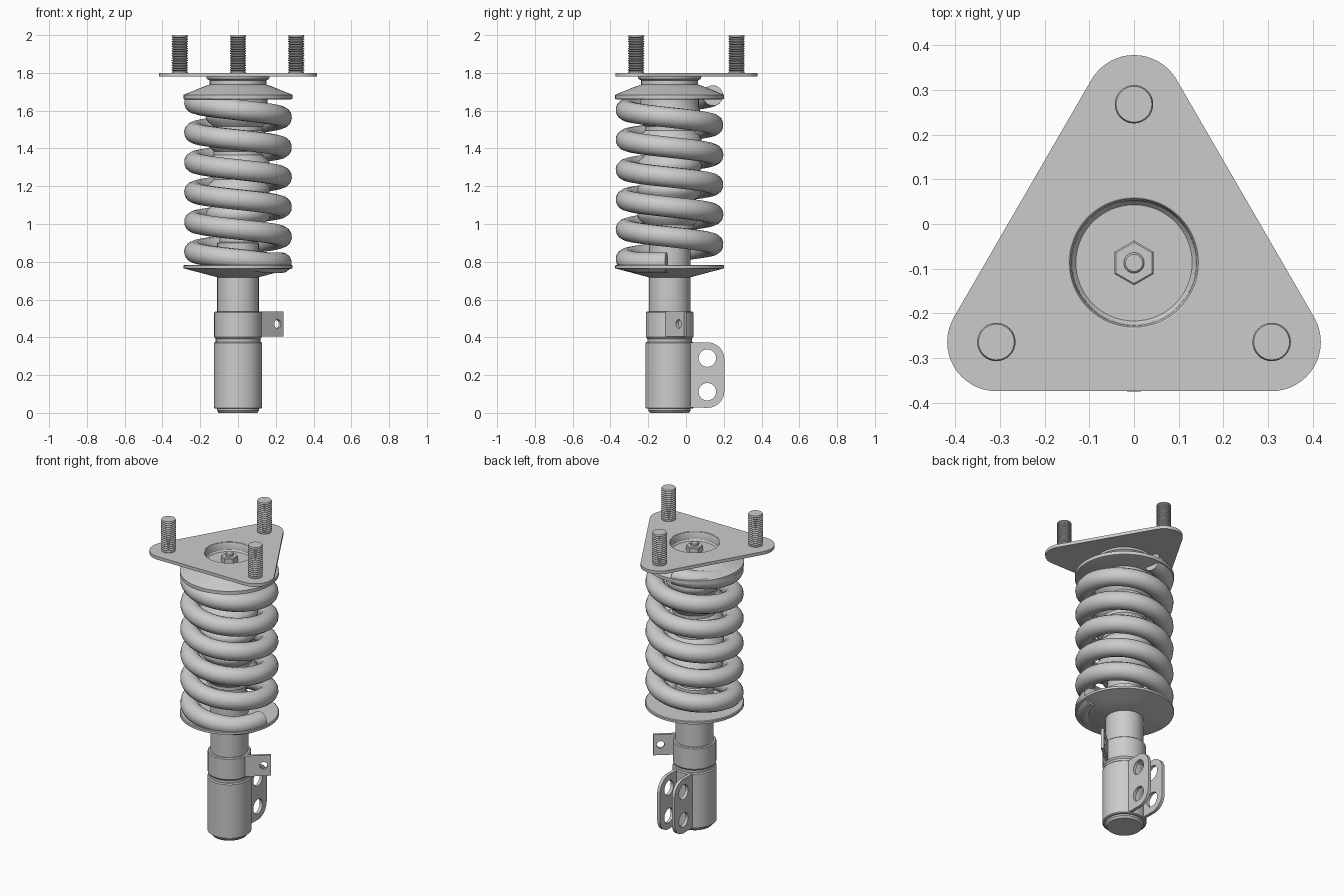
import bpy, bmesh
from math import sin, cos, pi, radians
from mathutils import Matrix, Vector, geometry

if "Cube" in bpy.data.objects:
    bpy.data.objects.remove(bpy.data.objects["Cube"])

CY = -0.087  # strut axis offset in y


def finish(name, me, angle=32):
    me.shade_smooth()
    me.set_sharp_from_angle(angle=radians(angle))
    ob = bpy.data.objects.new(name, me)
    bpy.context.collection.objects.link(ob)
    return ob


def lathe(name, profile, x=0, y=CY, n=64):
    """Revolve (radius, z) points about a vertical axis."""
    bm = bmesh.new()
    vs = [bm.verts.new((r, 0, z)) for r, z in profile]
    es = [bm.edges.new(p) for p in zip(vs, vs[1:])]
    bmesh.ops.spin(bm, geom=vs + es, cent=(0, 0, 0), axis=(0, 0, 1),
                   angle=2 * pi, steps=n, use_merge=True)
    bmesh.ops.remove_doubles(bm, verts=bm.verts, dist=1e-5)
    bmesh.ops.recalc_face_normals(bm, faces=bm.faces)
    bmesh.ops.translate(bm, verts=bm.verts, vec=(x, y, 0))
    me = bpy.data.meshes.new(name)
    bm.to_mesh(me)
    bm.free()
    return finish(name, me)


def from_curve(name, cu, matrix=Matrix()):
    """Turn a curve into a mesh object."""
    tmp = bpy.data.objects.new("tmp", cu)
    bpy.context.collection.objects.link(tmp)
    dg = bpy.context.evaluated_depsgraph_get()
    me = bpy.data.meshes.new_from_object(tmp.evaluated_get(dg))
    bpy.data.objects.remove(tmp)
    me.transform(matrix)
    return finish(name, me)


def add_poly(cu, pts, cyclic):
    sp = cu.splines.new('POLY')
    sp.points.add(len(pts) - 1)
    for p, c in zip(sp.points, pts):
        p.co = (*c, 1)
    sp.use_cyclic_u = cyclic


def circle(x, y, r, n=48):
    return [Vector((x + r * cos(2 * pi * i / n), y + r * sin(2 * pi * i / n))) for i in range(n)]


def hull(*circles):
    pts = [p for c in circles for p in circle(*c)]
    return [pts[i] for i in geometry.convex_hull_2d(pts)]


def sheet(name, outline, holes, thick, matrix):
    """Flat plate with round holes."""
    cu = bpy.data.curves.new(name, 'CURVE')
    cu.dimensions, cu.fill_mode, cu.extrude = '2D', 'BOTH', thick / 2
    for loop in [outline] + [circle(*h) for h in holes]:
        add_poly(cu, [(p.x, p.y, 0) for p in loop], True)
    return from_curve(name, cu, matrix)


def frame(u, v, origin):
    u, v = Vector(u), Vector(v)
    m = Matrix((u, v, u.cross(v))).transposed().to_4x4()
    m.translation = origin
    return m


# Top mounting plate with its pressed centre cup
studs = [(0, 0.268), (-0.308, -0.264), (0.308, -0.264)]
sheet("top_plate", hull(*[(x, y, 0.11) for x, y in studs]), [(0, CY, 0.147)],
      0.02, Matrix.Translation((0, 0, 1.79)))
lathe("plate_cup", [(0.149, 1.80), (0.144, 1.797), (0.14, 1.788), (0.138, 1.755), (0.13, 1.745),
                    (0, 1.745), (0, 1.735), (0.15, 1.735), (0.15, 1.76), (0.165, 1.768),
                    (0.168, 1.78), (0.149, 1.78), (0.149, 1.80)])

# Threaded studs
thread = [(0, 1.79), (0.042, 1.79), (0.042, 1.805)]
for i in range(15):
    z = 1.805 + i * 0.0126
    thread += [(0.036, z + 0.004), (0.043, z + 0.009), (0.043, z + 0.0115)]
thread += [(0.04, 2.0), (0, 2.0)]
for i, (x, y) in enumerate(studs):
    lathe(f"stud_{i + 1}", thread, x, y, 32)

# Centre nut and rod tip
nut = lathe("centre_nut", [(0, 1.74), (0.05, 1.74), (0.05, 1.777), (0.046, 1.781), (0, 1.781)], 0, 0, 6)
nut.data.transform(Matrix.Translation((0, CY, 0)) @ Matrix.Rotation(pi / 6, 4, 'Z'))
lathe("rod_tip", [(0, 1.77), (0.023, 1.77), (0.023, 1.792), (0.019, 1.796), (0, 1.796)], n=32)

# Spring seats
lathe("upper_seat", [(0, 1.738), (0.15, 1.738), (0.18, 1.728), (0.288, 1.684), (0.288, 1.663),
                     (0.28, 1.66), (0, 1.66)])
lathe("lower_seat", [(0, 0.783), (0.283, 0.783), (0.288, 0.779), (0.288, 0.765),
                     (0.20, 0.742), (0.11, 0.718), (0, 0.718)])

# Coil spring
cu = bpy.data.curves.new("spring", 'CURVE')
cu.dimensions, cu.bevel_depth, cu.bevel_resolution, cu.use_fill_caps = '3D', 0.055, 5, True
coil = []
for deg in range(95, 2161, 9):
    a = radians(deg)
    coil.append((0.231 * cos(a), CY + 0.231 * sin(a), max(1.643 - 0.158 * (deg - 180) / 360, 0.795)))
add_poly(cu, coil, False)
from_curve("coil_spring", cu)

# Bellows dust boot
boot = [(0, 1.665), (0.155, 1.665), (0.155, 1.62)]
for i in range(5):
    z = 1.57 - 0.13 * i
    boot += [(0.165, z + 0.022), (0.171, z), (0.165, z - 0.022), (0.13, z - 0.055), (0.13, z - 0.075)]
boot += [(0.118, 0.97), (0, 0.97)]
lathe("dust_boot", boot)

# Damper tube, collar, lower body and end cap
lathe("damper_tube", [(0, 0.98), (0.098, 0.98), (0.098, 0.905), (0.11, 0.90), (0.11, 0.5), (0, 0.5)])
lathe("collar", [(0, 0.537), (0.121, 0.537), (0.126, 0.532), (0.126, 0.402), (0.118, 0.392),
                 (0.118, 0.36), (0, 0.36)])
lathe("lower_body", [(0, 0.376), (0.122, 0.376), (0.128, 0.37), (0.128, 0.027), (0.122, 0.022), (0, 0.022)])
lathe("end_cap", [(0, 0.03), (0.112, 0.03), (0.112, 0.012), (0.102, 0), (0, 0)])

# Angled hose tab on the collar
u = Vector((cos(radians(40)), sin(radians(40)), 0))
sheet("hose_tab", [Vector(p) for p in ((-0.11, -0.066), (0.042, -0.066), (0.042, 0.066), (-0.11, 0.066))],
      [(0, 0, 0.023)], 0.018, frame(u, (0, 0, 1), (0.204, CY + 0.055, 0.471)))

# Pair of knuckle ears at the back
ear = hull((0.115, 0.115, 0.088), (0.115, 0.285, 0.088), (0.0, 0.04, 0.012), (0.0, 0.36, 0.012))
for side, x in (("left", -0.052), ("right", 0.052)):
    sheet(f"knuckle_ear_{side}", ear, [(0.113, 0.29, 0.046), (0.113, 0.112, 0.046)],
          0.02, frame((0, 1, 0), (0, 0, 1), (x, 0, 0)))
